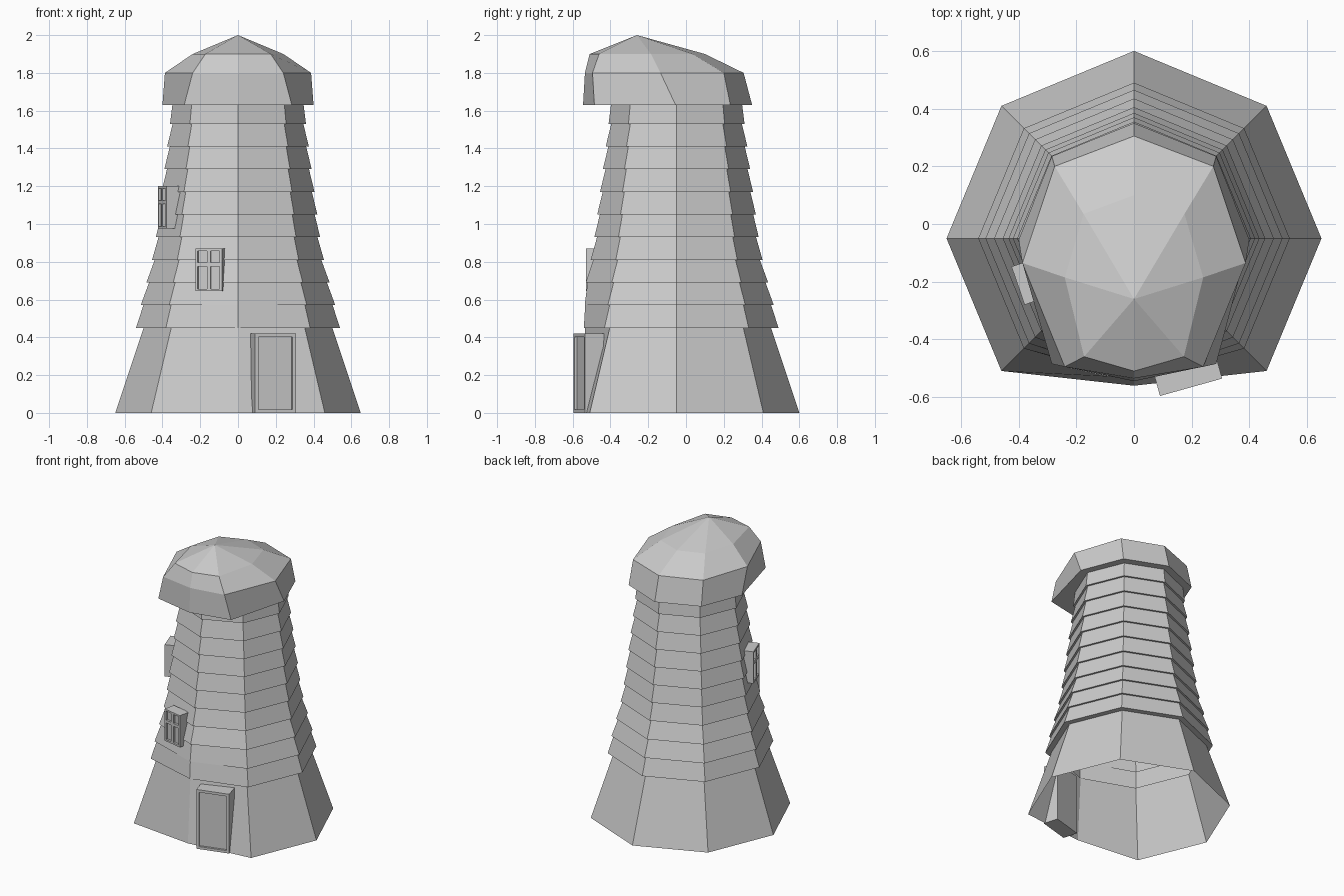
import bpy, bmesh, math
from mathutils import Matrix, Vector

old = bpy.data.objects.get("Cube")
if old:
    bpy.data.objects.remove(old, do_unlink=True)

GREY = (0.6, 0.6, 0.6, 1.0)
mat = bpy.data.materials.new("plain grey")
mat.use_nodes = True
mat.diffuse_color = GREY
bsdf = mat.node_tree.nodes["Principled BSDF"]
bsdf.inputs["Base Color"].default_value = GREY
bsdf.inputs["Roughness"].default_value = 0.8


def finish(name, bm):
    bmesh.ops.recalc_face_normals(bm, faces=bm.faces)
    mesh = bpy.data.meshes.new(name)
    bm.to_mesh(mesh)
    bm.free()
    mesh.materials.append(mat)
    obj = bpy.data.objects.new(name, mesh)
    bpy.context.collection.objects.link(obj)
    return obj


def loft(name, rings, apex=None, close_bottom=False):
    """Join rings of points with quads, optionally ending in an apex."""
    bm = bmesh.new()
    loops = [[bm.verts.new(p) for p in ring] for ring in rings]
    n = len(loops[0])
    for low, high in zip(loops, loops[1:]):
        for i in range(n):
            j = (i + 1) % n
            bm.faces.new((low[i], low[j], high[j], high[i]))
    if apex:
        tip = bm.verts.new(apex)
        for i in range(n):
            bm.faces.new((loops[-1][i], loops[-1][(i + 1) % n], tip))
    if close_bottom:
        bm.faces.new(loops[0][::-1])
    return finish(name, bm)


# Tower: an octagon whose front corner is flattened near the ground
def octagon(r, z):
    pts = []
    for i in range(8):
        a = math.radians(45 * i)
        reach = 0.48 + (r - 0.48) * 0.18 if i == 6 and r > 0.48 else r
        pts.append((reach * math.cos(a), -0.05 + reach * math.sin(a), z))
    return pts


# Flared skirt, then overlapping bands of cladding
band_radii = [0.54, 0.515, 0.485, 0.455, 0.435, 0.42, 0.405, 0.39, 0.375, 0.36]
step = 0.12
rings = [octagon(0.65, 0), octagon(0.5, 0.45)]
for i, r in enumerate(band_radii):
    z = 0.45 + step * i
    top = band_radii[i + 1] - 0.014 if i < 9 else 0.345
    rings += [octagon(r, z), octagon(top, z + step)]
loft("tower", rings)


# Cap: each ring gives back, back corner, side, front corner and front
def cap_ring(z, back, back_corner, side, front_corner, front):
    half = [back_corner, side, front_corner]
    left = [(x, y, z) for x, y in half]
    right = [(-x, y, z) for x, y in reversed(half)]
    return [(0, back, z)] + left + [(0, front, z)] + right


loft("cap", [
    cap_ring(1.63, 0.35, (0.285, 0.235), (0.4, -0.055), (0.285, -0.485), -0.545),
    cap_ring(1.8, 0.305, (0.275, 0.2), (0.387, -0.135), (0.24, -0.495), -0.535),
    cap_ring(1.9, 0.1, (0.175, 0.035), (0.24, -0.185), (0.173, -0.46), -0.51),
], apex=(0, -0.26, 2.0), close_bottom=True)


# Door and windows: a slab with raised bars, local -y facing outwards
def add_box(bm, x0, x1, y0, y1, z0, z1):
    size = Matrix.Diagonal((x1 - x0, y1 - y0, z1 - z0, 1))
    mid = Vector(((x0 + x1) / 2, (y0 + y1) / 2, (z0 + z1) / 2))
    bmesh.ops.create_cube(bm, size=1, matrix=Matrix.Translation(mid) @ size)


def framed_panel(name, place, angle, width, depth, height, border, cross=None):
    bm = bmesh.new()
    w, recess = width / 2, 0.015
    add_box(bm, -w, w, recess, depth, 0, height)
    for s in (-1, 1):
        a, b = sorted((s * w, s * (w - border)))
        add_box(bm, a, b, 0, recess, 0, height)
    add_box(bm, border - w, w - border, 0, recess, 0, border)
    add_box(bm, border - w, w - border, 0, recess, height - border, height)
    if cross:
        bar = 0.01
        add_box(bm, -bar, bar, 0, recess, border, height - border)
        for a, b in ((border - w, -bar), (bar, w - border)):
            add_box(bm, a, b, 0, recess, cross - bar, cross + bar)
    obj = finish(name, bm)
    obj.location = place
    obj.rotation_euler.z = math.radians(angle)
    return obj


framed_panel("door", (0.198, -0.566, 0), 15.6, 0.224, 0.105, 0.42, 0.018)
framed_panel("front_window", (-0.155, -0.515, 0.645), -12, 0.143, 0.08, 0.225, 0.012, 0.14)
framed_panel("side_window", (-0.402, -0.214, 0.975), -71, 0.14, 0.085, 0.225, 0.012, 0.14)
